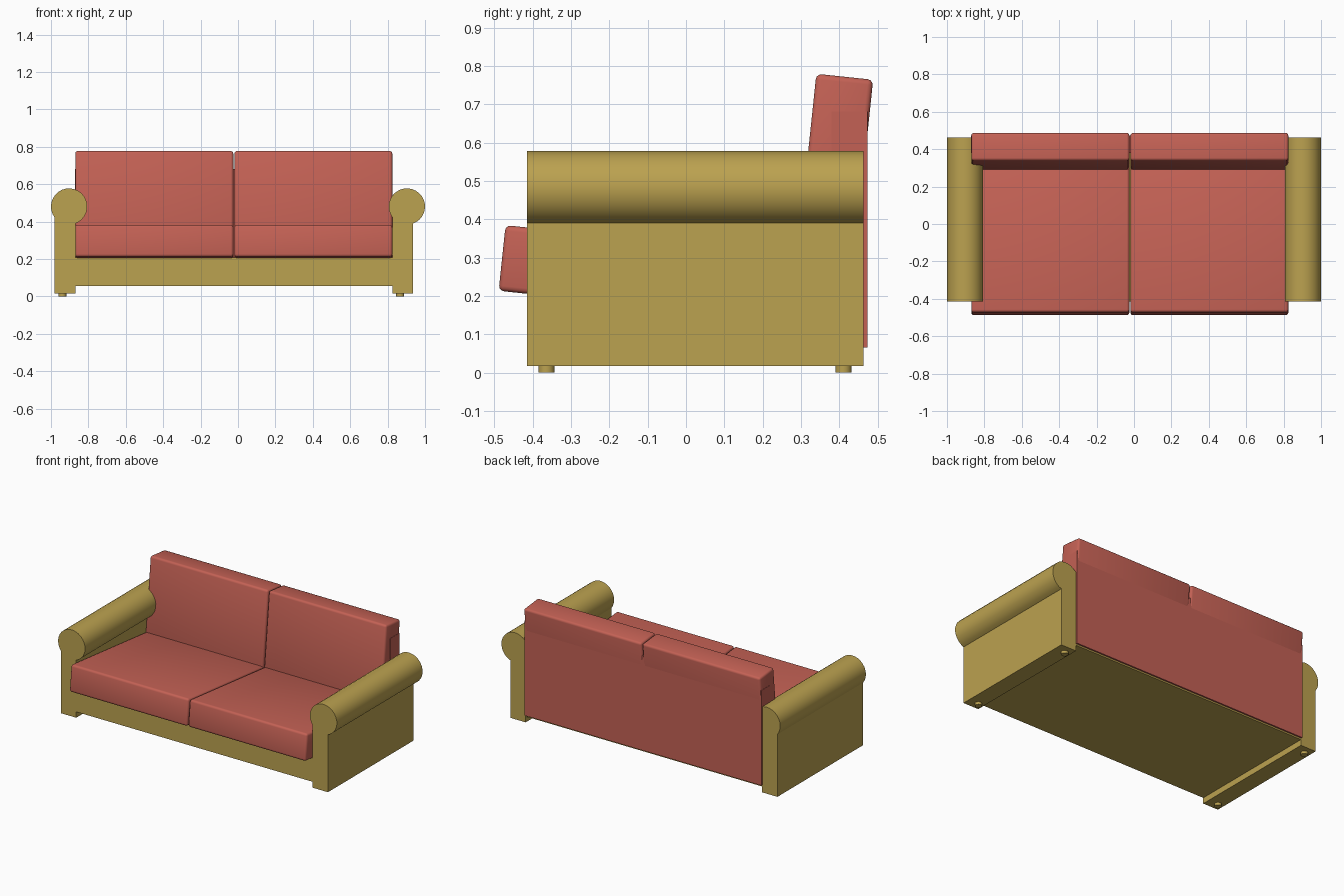
import bpy, bmesh, math
from mathutils import Matrix

if "Cube" in bpy.data.objects:
    bpy.data.objects.remove(bpy.data.objects["Cube"])

def material(name, color):
    m = bpy.data.materials.new(name)
    m.diffuse_color = color
    m.use_nodes = True
    m.node_tree.nodes["Principled BSDF"].inputs["Base Color"].default_value = m.diffuse_color
    return m

TAN = material("tan_fabric", (0.50, 0.36, 0.08, 1))
RED = material("red_fabric", (0.55, 0.12, 0.09, 1))

def finish(name, bm, mat, smooth=None):
    bmesh.ops.recalc_face_normals(bm, faces=bm.faces)
    me = bpy.data.meshes.new(name)
    bm.to_mesh(me)
    bm.free()
    ob = bpy.data.objects.new(name, me)
    bpy.context.collection.objects.link(ob)
    me.materials.append(mat)
    if smooth:
        bpy.context.view_layer.objects.active = ob
        ob.select_set(True)
        bpy.ops.object.shade_smooth_by_angle(angle=math.radians(smooth))
        ob.select_set(False)
    return ob

def box(name, center, size, mat, tilt=0, bevel=0):
    bm = bmesh.new()
    bmesh.ops.create_cube(bm, size=1, matrix=Matrix.Diagonal((*size, 1)))
    if bevel:
        bmesh.ops.bevel(bm, geom=bm.edges[:], offset=bevel, segments=3,
                        profile=0.5, affect='EDGES')
    ob = finish(name, bm, mat, 40 if bevel else None)
    ob.location = center
    ob.rotation_euler.x = math.radians(tilt)
    return ob

LEFT, RIGHT, SEAM = -0.87, 0.825, -0.022
FRONT, BACK = -0.415, 0.463

def arm(name, dx):
    # Upright panel flowing into a rolled top, as one extruded outline
    cx, cz, r = -0.903, 0.481, 0.097
    xo, xi = -0.98, LEFT
    a0 = -math.acos((xi - cx) / r)
    a1 = math.pi + math.acos((cx - xo) / r)
    n = 22
    pts = [(xo, 0.017), (xi, 0.017)]
    for i in range(n + 1):
        a = a0 + (a1 - a0) * i / n
        pts.append((cx + r * math.cos(a), cz + r * math.sin(a)))
    bm = bmesh.new()
    face = bm.faces.new([bm.verts.new((x + dx, FRONT, z)) for x, z in pts])
    ext = bmesh.ops.extrude_face_region(bm, geom=[face])
    moved = [g for g in ext["geom"] if isinstance(g, bmesh.types.BMVert)]
    bmesh.ops.translate(bm, verts=moved, vec=(0, BACK - FRONT, 0))
    finish(name, bm, TAN, 30)

def foot(name, x, y):
    bm = bmesh.new()
    bmesh.ops.create_cone(bm, cap_ends=True, segments=16, radius1=0.021, radius2=0.021,
                          depth=0.02, matrix=Matrix.Translation((x, y, 0.01)))
    finish(name, bm, TAN, 40)

# Arms and their feet (the right arm is a shifted copy of the left)
for side, dx in (("left", 0), ("right", 1.806)):
    arm(side + "_arm", dx)
    for end, y in (("front", -0.364), ("back", 0.411)):
        foot(f"{side}_{end}_foot", -0.939 + dx, y)

# Base and back panel
mid = (LEFT + RIGHT) / 2
box("base", (mid, (FRONT + BACK) / 2, 0.132), (RIGHT - LEFT, BACK - FRONT, 0.154), TAN)
box("back_panel", (mid, 0.4265, 0.373), (RIGHT - LEFT + 0.004, 0.093, 0.616), RED)

# Tilted seat and back cushions
for side, x0, x1 in (("left", LEFT, SEAM - 0.003), ("right", SEAM + 0.003, RIGHT)):
    x, w = (x0 + x1) / 2, x1 - x0
    box(side + "_seat_cushion", (x, -0.082, 0.257), (w, 0.80, 0.172), RED, -6, 0.014)
    box(side + "_back_cushion", (x, 0.387, 0.513), (w, 0.149, 0.52), RED, -6, 0.014)
